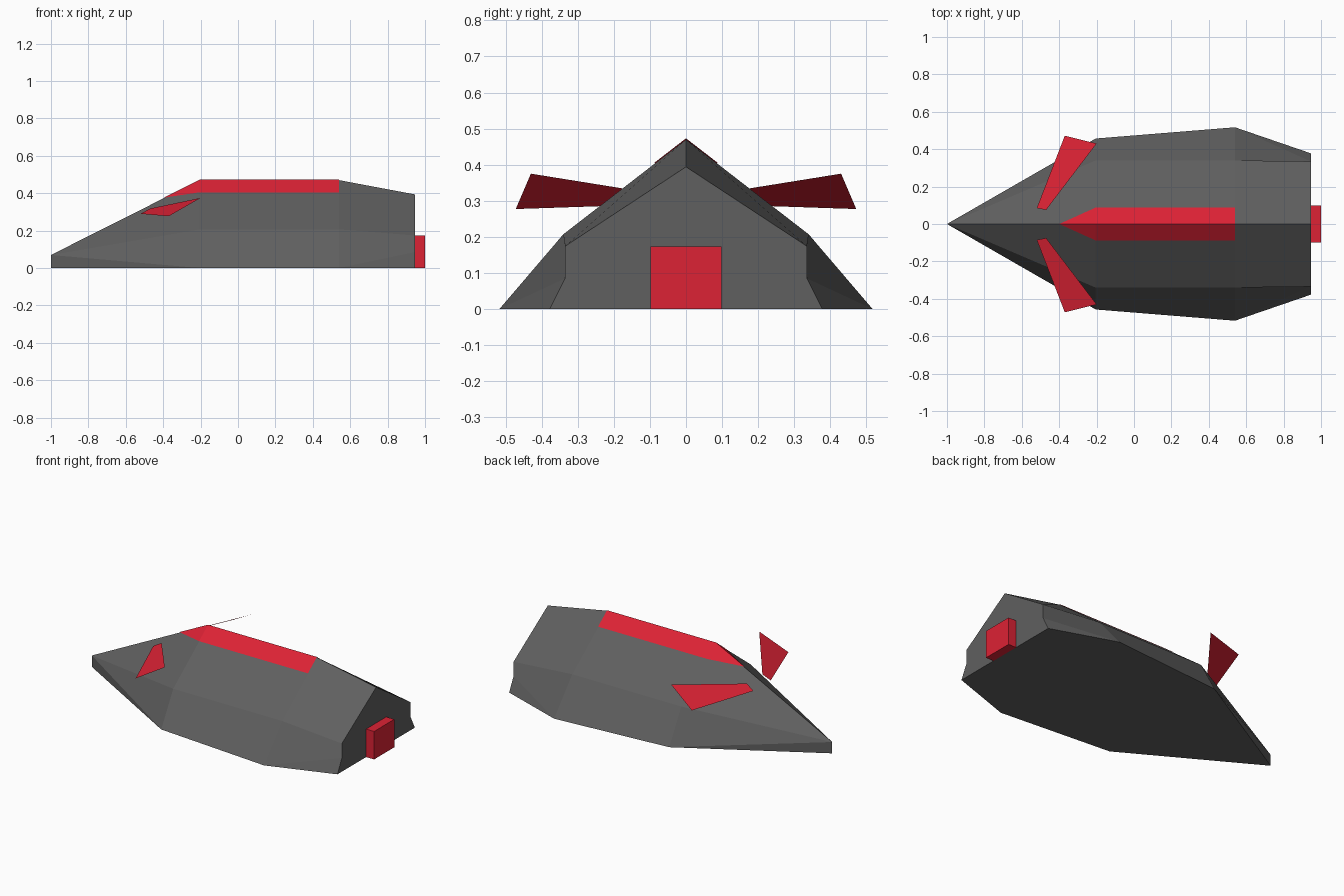
import bpy, bmesh
from mathutils import Vector

if "Cube" in bpy.data.objects:
    bpy.data.objects.remove(bpy.data.objects["Cube"])


def material(name, colour):
    m = bpy.data.materials.new(name)
    m.diffuse_color = colour
    m.use_nodes = True
    m.node_tree.nodes["Principled BSDF"].inputs["Base Color"].default_value = m.diffuse_color
    return m


dark = material("dark_grey", (0.115, 0.115, 0.115, 1))
red = material("red", (0.72, 0.016, 0.035, 1))


def mirrored(name, polygons, mat, closed=False):
    """Make polygons given for the +y half, plus their copies on the -y half."""
    bm = bmesh.new()
    for side in (1, -1):
        for poly in polygons:
            bm.faces.new([bm.verts.new((x, side * y, z)) for x, y, z in poly])
    bmesh.ops.remove_doubles(bm, verts=bm.verts, dist=0.0005)
    if closed:
        bmesh.ops.recalc_face_normals(bm, faces=bm.faces)
    else:
        bm.normal_update()
        for f in bm.faces:
            if f.normal.z < 0:
                f.normal_flip()
    me = bpy.data.meshes.new(name)
    bm.to_mesh(me)
    bm.free()
    me.materials.append(mat)
    ob = bpy.data.objects.new(name, me)
    bpy.context.collection.objects.link(ob)
    return ob


# Hull stations: ridge, shoulder and floor edge of the +y half
nose_top, nose_low = (-1, 0, 0.07), (-1, 0, 0)
ridge_a, shoulder_a, floor_a = (-0.205, 0, 0.47), (-0.205, 0.34, 0.207), (-0.205, 0.457, 0)
ridge_b, shoulder_b, floor_b = (0.54, 0, 0.47), (0.54, 0.34, 0.207), (0.54, 0.517, 0)
ridge_c, shoulder_c, floor_c = (0.945, 0, 0.394), (0.945, 0.335, 0.174), (0.945, 0.378, 0)
notch_c, centre_c = (0.945, 0.335, 0.085), (0.945, 0, 0)

mirrored("hull", [
    (nose_top, ridge_a, shoulder_a),                        # nose
    (nose_top, shoulder_a, floor_a),
    (nose_top, floor_a, nose_low),
    (ridge_a, ridge_b, shoulder_b, shoulder_a),             # middle
    (shoulder_a, shoulder_b, floor_b, floor_a),
    (ridge_b, ridge_c, shoulder_c, shoulder_b),             # tail
    (shoulder_b, shoulder_c, notch_c, floor_b),
    (floor_b, notch_c, floor_c),
    (ridge_c, centre_c, floor_c, notch_c, shoulder_c),      # back
    (nose_low, floor_a, floor_b, floor_c, centre_c),        # underside
], dark, closed=True)

# Ridge stripe, lying just above the roof panels
lift = Vector((0, 0, 0.003))
tip, edge_a, edge_b = (-0.40, 0, 0.3725), (-0.205, 0.088, 0.402), (0.54, 0.088, 0.402)
mirrored("ridge_stripe", [
    [Vector(p) + lift for p in (tip, ridge_a, edge_a)],
    [Vector(p) + lift for p in (ridge_a, ridge_b, edge_b, edge_a)],
], red)

# Thin fins either side of the nose
mirrored("nose_fins", [
    ((-0.52, 0.085, 0.29), (-0.47, 0.075, 0.318), (-0.20, 0.43, 0.375), (-0.37, 0.472, 0.277)),
], red)

# Exhaust block on the back
bpy.ops.mesh.primitive_cube_add(size=1, location=(0.9725, 0, 0.0865))
exhaust = bpy.context.object
exhaust.name = "exhaust_block"
exhaust.scale = (0.055, 0.197, 0.173)
exhaust.data.materials.append(red)
